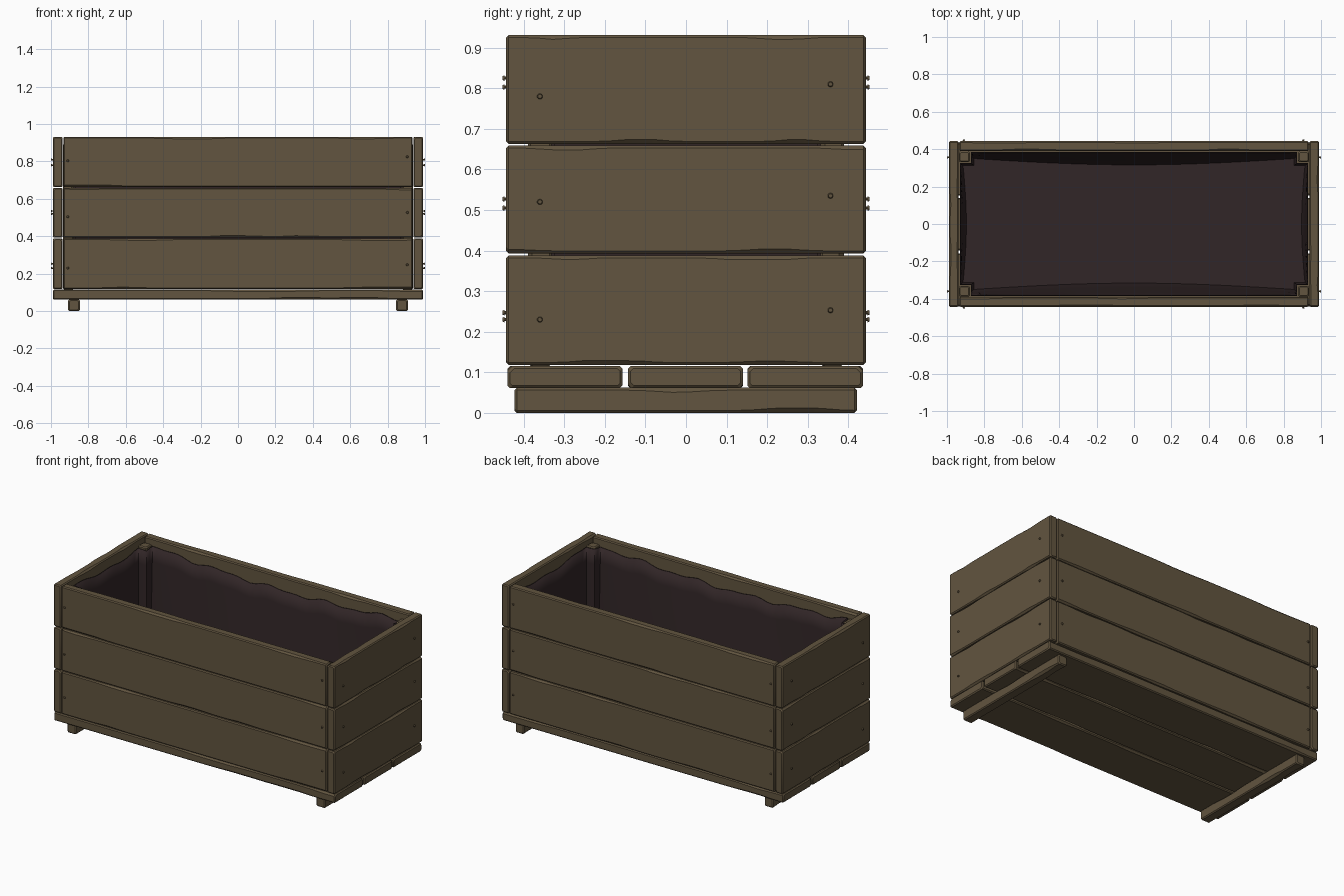
import bpy, bmesh, math, random
from mathutils import Vector, Matrix

if "Cube" in bpy.data.objects:
    bpy.data.objects.remove(bpy.data.objects["Cube"])

random.seed(4)


def material(name, rgb):
    m = bpy.data.materials.new(name)
    m.diffuse_color = (*rgb, 1)
    m.use_nodes = True
    m.node_tree.nodes["Principled BSDF"].inputs["Base Color"].default_value = m.diffuse_color
    return m


WOOD = material("weathered wood", (0.122, 0.090, 0.050))
LINER = material("dark liner", (0.031, 0.019, 0.020))


def finish(name, bm, mat, smooth=30):
    bmesh.ops.recalc_face_normals(bm, faces=bm.faces)
    me = bpy.data.meshes.new(name)
    bm.to_mesh(me)
    bm.free()
    me.materials.append(mat)
    ob = bpy.data.objects.new(name, me)
    bpy.context.collection.objects.link(ob)
    bpy.context.view_layer.objects.active = ob
    bpy.ops.object.select_all(action='DESELECT')
    ob.select_set(True)
    bpy.ops.object.shade_smooth_by_angle(angle=math.radians(smooth))
    return ob


def board(name, lo, hi, chips=2, bev=0.006):
    """Worn plank: chamfered section lofted along its longest axis, with chipped edges."""
    lo, hi = Vector(lo), Vector(hi)
    c, h = (lo + hi) / 2, (hi - lo) / 2
    a = max(range(3), key=lambda i: h[i])
    v, w = (a + 1) % 3, (a + 2) % 3
    L = h[a]
    n = 24
    us = [-L] + [-L + bev + (2 * L - 2 * bev) * i / n for i in range(n + 1)] + [L]
    corners = [(1, 1), (-1, 1), (-1, -1), (1, -1)]
    # random worn spots per corner edge: position, width, depth
    spots = [[(random.uniform(-L, L), random.uniform(0.06, 0.16) * max(L, 0.5),
               random.uniform(0.004, 0.012)) for _ in range(chips)] for _ in corners]
    bm = bmesh.new()
    rings = []
    for u in us:
        end = bev if abs(u) >= L - 1e-6 else 0
        ring = []
        for k, (sv, sw) in enumerate(corners):
            ch = bev + sum(d * math.exp(-((u - p) / s) ** 2) for p, s, d in spots[k])
            ch = min(ch, 0.4 * min(h[v], h[w]))
            pts = [(h[v] - end, h[w] - ch - end), (h[v] - ch - end, h[w] - end)]
            if sv * sw < 0:
                pts.reverse()
            for pv, pw in pts:
                p = c.copy()
                p[a] += u
                p[v] += sv * pv
                p[w] += sw * pw
                ring.append(bm.verts.new(p))
        rings.append(ring)
    for r, s in zip(rings, rings[1:]):
        for i in range(8):
            j = (i + 1) % 8
            bm.faces.new((r[i], r[j], s[j], s[i]))
    bm.faces.new(rings[0])
    bm.faces.new(rings[-1])
    return finish(name, bm, WOOD)


X, Y, T = 0.99, 0.443, 0.053
rows = [(0.118, 0.388), (0.393, 0.659), (0.663, 0.931)]

# wall planks
for i, (z0, z1) in enumerate(rows):
    for s, side in ((-1, "front"), (1, "back")):
        y = sorted((s * Y, s * (Y - T)))
        board(f"{side}_plank_{i+1}", (-X + T + 0.003, y[0], z0), (X - T - 0.003, y[1], z1))
    for s, side in ((-1, "left"), (1, "right")):
        x = sorted((s * X, s * (X - T)))
        board(f"{side}_plank_{i+1}", (x[0], -Y, z0), (x[1], Y, z1))

# bottom slats
for i, (y0, y1) in enumerate([(-0.44, -0.157), (-0.143, 0.14), (0.152, 0.436)]):
    board(f"bottom_slat_{i+1}", (-X, y0, 0.061), (X, y1, 0.115))

# foot rails and corner posts
for s, side in ((-1, "left"), (1, "right")):
    cx = s * 0.877
    board(f"{side}_foot_rail", (cx - 0.031, -0.423, 0), (cx + 0.031, 0.421, 0.062), 1)
    for t, end in ((-1, "front"), (1, "back")):
        px, py = s * 0.907, t * 0.36
        board(f"{end}_{side}_post", (px - 0.029, py - 0.029, 0.116), (px + 0.029, py + 0.029, 0.895), 1)

# nails: small shaft with a domed head
bm = bmesh.new()


def nail(pos, d):
    d = Vector(d)
    rot = d.to_track_quat('Z', 'Y').to_matrix().to_4x4()
    for r1, r2, z0, z1 in ((0.004, 0.004, -0.01, 0.005), (0.007, 0.005, 0.004, 0.009)):
        m = Matrix.Translation(Vector(pos) + d * (z0 + z1) / 2) @ rot
        bmesh.ops.create_cone(bm, cap_ends=True, segments=10, radius1=r1, radius2=r2,
                              depth=z1 - z0, matrix=m)


for za, zb in ((0.23, 0.253), (0.52, 0.535), (0.78, 0.81)):
    for s in (-1, 1):
        nail((s * X, -0.36, za), (s, 0, 0))
        nail((s * X, 0.356, zb), (s, 0, 0))
for za, zb in ((0.23, 0.247), (0.505, 0.527), (0.803, 0.825)):
    for s in (-1, 1):
        nail((-0.91, s * Y, za), (0, s, 0))
        nail((0.905, s * Y, zb), (0, s, 0))
finish("nails", bm, WOOD)

# sagging liner: outline notched around the posts, lofted down to the floor
IX, IY, PX, PY = 0.931, 0.384, 0.872, 0.325
quad = [(PX, -IY), (PX, -PY), (IX, -PY), (IX, PY), (PX, PY), (PX, IY)]
outline = quad + [(-x, -y) for x, y in quad]
path = []
for (x0, y0), (x1, y1) in zip(outline, outline[1:] + outline[:1]):
    n = max(2, int(math.hypot(x1 - x0, y1 - y0) / 0.04))
    path += [(x0 + (x1 - x0) * i / n, y0 + (y1 - y0) * i / n) for i in range(n)]
bm = bmesh.new()
rings = []
for k in range(9):
    t = k / 8
    ring = []
    for x, y in path:
        mid_x = math.cos(x / PX * math.pi / 2) if abs(x) < PX else 0
        mid_y = math.cos(y / PY * math.pi / 2) if abs(y) < PY else 0
        long_wall = abs(y) > PY
        dip = 0.035 * mid_x if long_wall else 0.02 * mid_y
        top = 0.885 - dip + 0.009 * math.sin(x * 17 + y * 5) + 0.006 * math.sin(x * 31 - y * 23)
        z = top + (0.135 - top) * t
        qx = x - math.copysign(0.018 * t * mid_y, x) if abs(x) > PX else x
        qy = y - math.copysign(t * (0.02 + 0.035 * mid_x), y) if long_wall else y
        # lower corners of the bag are rounded
        if k == 8:
            qx, qy = qx * 0.985, qy * 0.97
        ring.append(bm.verts.new((qx, qy, z)))
    rings.append(ring)
N = len(path)
for r, s in zip(rings, rings[1:]):
    for i in range(N):
        j = (i + 1) % N
        bm.faces.new((r[i], r[j], s[j], s[i]))
bm.faces.new(rings[-1])
liner = finish("liner", bm, LINER, 40)
sol = liner.modifiers.new("thickness", 'SOLIDIFY')
sol.thickness = 0.005
sol.offset = -1
